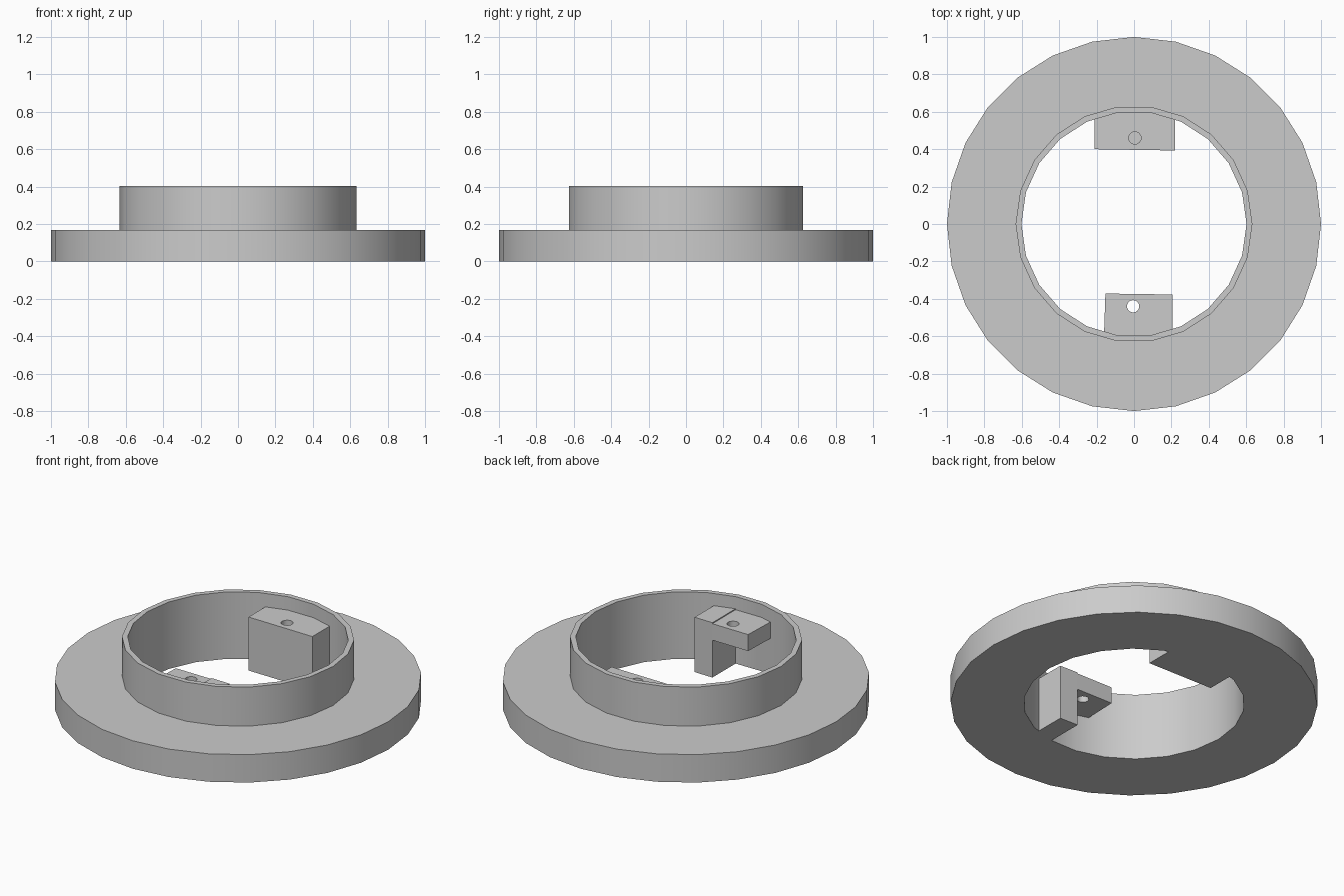
import bpy, bmesh, math

if "Cube" in bpy.data.objects:
    bpy.data.objects.remove(bpy.data.objects["Cube"], do_unlink=True)

grey = bpy.data.materials.new("plain_grey")
grey.use_nodes = True
grey.diffuse_color = (0.6, 0.6, 0.6, 1)
grey.node_tree.nodes["Principled BSDF"].inputs["Base Color"].default_value = (0.6, 0.6, 0.6, 1)


def circle(radius, sides, cx=0, cy=0):
    step = 2 * math.pi / sides
    return [(cx + radius * math.cos(i * step), cy + radius * math.sin(i * step))
            for i in range(sides)]


def prism(name, loops, bottom, top):
    """Extrude an outline, with optional hole outlines, from bottom to top."""
    bm = bmesh.new()
    edges = []
    for loop in loops:
        verts = [bm.verts.new((x, y, bottom)) for x, y in loop]
        edges += [bm.edges.new((v, verts[i - 1])) for i, v in enumerate(verts)]
    bmesh.ops.triangle_fill(bm, edges=edges, use_beauty=True, normal=(0, 0, -1))
    ext = bmesh.ops.extrude_face_region(bm, geom=bm.faces[:], use_keep_orig=True)
    moved = [g for g in ext["geom"] if isinstance(g, bmesh.types.BMVert)]
    bmesh.ops.translate(bm, verts=moved, vec=(0, 0, top - bottom))
    bmesh.ops.recalc_face_normals(bm, faces=bm.faces[:])
    mesh = bpy.data.meshes.new(name)
    bm.to_mesh(mesh)
    bm.free()
    mesh.materials.append(grey)
    obj = bpy.data.objects.new(name, mesh)
    bpy.context.collection.objects.link(obj)
    bpy.ops.object.select_all(action="DESELECT")
    obj.select_set(True)
    bpy.context.view_layer.objects.active = obj
    bpy.ops.object.shade_smooth_by_angle(angle=math.radians(30))
    return obj


# Wide base ring and thin upright collar sharing one bore
bore = circle(0.602, 22)
prism("base_flange", [circle(1, 28), bore], 0, 0.168)
prism("collar_wall", [circle(0.633, 22), bore], 0.16, 0.403)

# Solid rear block with a blind screw hole
rear_hole = circle(0.033, 16, 0.005, 0.46)
rear_outline = [(-0.21, 0.4), (0.22, 0.393), (0.22, 0.562), (0.09, 0.602),
                (-0.09, 0.602), (-0.21, 0.565)]
prism("rear_block", [rear_outline, rear_hole], 0, 0.322)
prism("rear_hole_floor", [rear_hole], 0, 0.2)

# Front bracket: a full-height foot carrying a drilled arm
foot_outline = [(0.087, -0.375), (0.207, -0.378), (0.207, -0.565), (0.087, -0.602)]
prism("front_foot", [foot_outline], 0, 0.33)
arm_outline = [(-0.153, -0.372), (0.09, -0.375), (0.09, -0.602), (-0.09, -0.602),
               (-0.16, -0.582)]
prism("front_arm", [arm_outline, circle(0.033, 16, -0.005, -0.44)], 0.225, 0.324)
